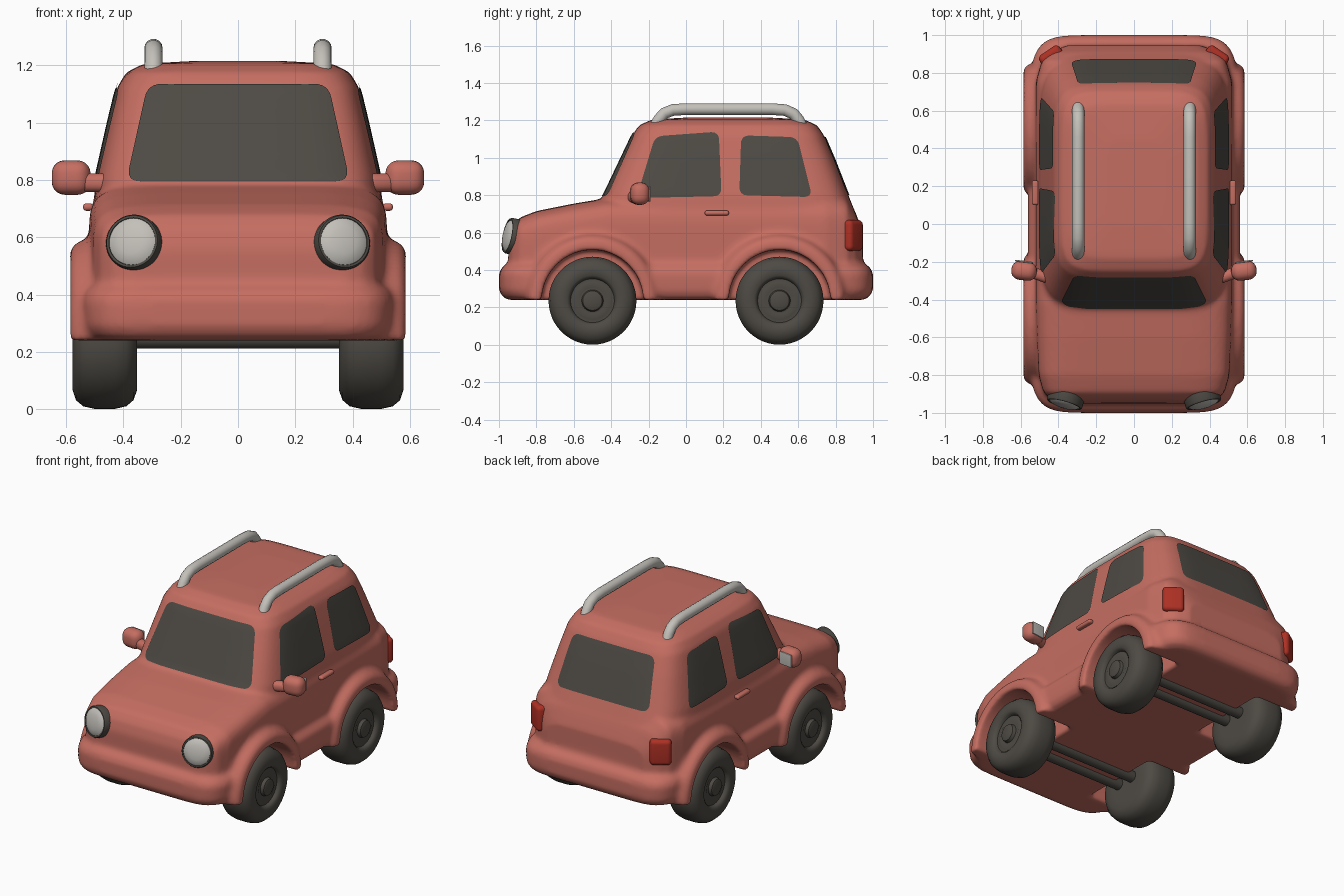
import bpy, bmesh, math
from mathutils import Vector, Matrix
from mathutils.bvhtree import BVHTree

if "Cube" in bpy.data.objects:
    bpy.data.objects.remove(bpy.data.objects["Cube"])


def material(name, rgb):
    m = bpy.data.materials.new(name)
    m.diffuse_color = (*rgb, 1)
    m.use_nodes = True
    m.node_tree.nodes["Principled BSDF"].inputs["Base Color"].default_value = m.diffuse_color
    return m


RED = material("body red", (0.56, 0.155, 0.12))
DARK = material("dark rubber and glass", (0.076, 0.069, 0.058))
PALE = material("pale grey", (0.55, 0.53, 0.49))
LAMP = material("tail lamp red", (0.42, 0.03, 0.018))


def finish(name, bm, mat, angle=40):
    bmesh.ops.recalc_face_normals(bm, faces=bm.faces[:])
    me = bpy.data.meshes.new(name)
    bm.to_mesh(me)
    bm.free()
    me.materials.append(mat)
    ob = bpy.data.objects.new(name, me)
    bpy.context.collection.objects.link(ob)
    activate(ob)
    bpy.ops.object.shade_smooth_by_angle(angle=math.radians(angle))
    return ob


def activate(ob):
    bpy.ops.object.select_all(action='DESELECT')
    ob.select_set(True)
    bpy.context.view_layer.objects.active = ob


def loft(bm, rings):
    rows = [[bm.verts.new(p) for p in r] for r in rings]
    n = len(rows[0])
    for a, b in zip(rows, rows[1:]):
        for i in range(n):
            j = (i + 1) % n
            bm.faces.new((a[i], a[j], b[j], b[i]))
    bm.faces.new(rows[0])
    bm.faces.new(rows[-1])


def oval(a, b, n, count=96):
    """Superellipse outline, squarer for larger n."""
    pts = []
    for i in range(count):
        t = 2 * math.pi * (i + 0.5) / count
        c, s = math.cos(t), math.sin(t)
        pts.append((a * math.copysign(abs(c) ** (2 / n), c),
                    b * math.copysign(abs(s) ** (2 / n), s)))
    return pts


def stack(bm, levels, n):
    """Loft up z through (z, y front, y back, half width)."""
    loft(bm, [[(x, y + (f + b) / 2, z) for x, y in oval(w, (b - f) / 2, n)]
              for z, f, b, w in levels])


def lathe(bm, profile, matrix, count=48):
    """Spin (x, radius) points around the x axis."""
    loft(bm, [[matrix @ Vector((x, r * math.cos(2 * math.pi * i / count),
                                r * math.sin(2 * math.pi * i / count)))
               for i in range(count)] for x, r in profile])


def soft_box(name, centre, size, mat, bevel, turn=0):
    bm = bmesh.new()
    bmesh.ops.create_cube(bm, size=1, matrix=Matrix.Diagonal((*size, 1)))
    bmesh.ops.bevel(bm, geom=bm.edges[:], offset=bevel, segments=5, profile=0.5, affect='EDGES')
    bm.transform(Matrix.Translation(centre) @ Matrix.Rotation(turn, 4, 'Z'))
    return finish(name, bm, mat, 60)


WHEELS = [(s, y) for s in (-1, 1) for y in (-0.5, 0.5)]


def side_matrix(s, y, z=0.236):
    return Matrix.Translation((0, y, z)) @ Matrix.Diagonal((s, 1, 1, 1))


# Body: lower hull, cabin, bumper band and wheel flares fused into one soft shell
bm = bmesh.new()
hull = [(-.95, .38, .56), (-.93, .44, .63), (-.89, .48, .68), (-.8, .505, .715),
        (-.6, .515, .755), (-.42, .52, .785), (.75, .52, .79), (.86, .49, .78),
        (.91, .44, .7), (.945, .36, .6)]
loft(bm, [[(x, y, z + (top + .26) / 2) for x, z in oval(w, (top - .26) / 2, 6)]
          for y, w, top in hull])
stack(bm, [(.35, -.4, .95, .515), (.5, -.42, .945, .515), (.66, -.48, .925, .508),
           (.8, -.44, .868, .497), (1.0, -.345, .79, .452), (1.12, -.288, .738, .423),
           (1.175, -.25, .70, .39), (1.205, -.18, .63, .33), (1.215, 0, .45, .15)], 6)
stack(bm, [(.24, -.95, .95, .51), (.255, -.98, .98, .54), (.29, -1, 1, .557),
           (.38, -1, 1, .562), (.415, -.985, .985, .55), (.435, -.95, .95, .52)], 8)
for s, y in WHEELS:
    lathe(bm, [(.4, .365), (.52, .36), (.565, .345), (.585, .32), (.588, .25)], side_matrix(s, y))
for v in bm.verts:
    v.co.z = max(v.co.z, .24)
body = finish("car_body", bm, RED)

bm = bmesh.new()
for s, y in WHEELS:
    lathe(bm, [(.31, .272), (.8, .272)], side_matrix(s, y))
cutter = finish("wheel_well_cutter", bm, RED)
cutter.hide_render = True

for step in ("fuse", "cut", "soften"):
    if step == "cut":
        mod = body.modifiers.new(step, 'BOOLEAN')
        mod.operation, mod.solver, mod.object = 'DIFFERENCE', 'EXACT', cutter
    else:
        mod = body.modifiers.new(step, 'REMESH')
        mod.mode, mod.voxel_size = 'VOXEL', 0.0135
mod = body.modifiers.new("relax", 'SMOOTH')
mod.factor, mod.iterations = 0.5, 7
activate(body)
bpy.ops.object.convert(target='MESH')
bpy.ops.object.shade_smooth()
bpy.data.objects.remove(cutter)
surface = BVHTree.FromObject(body, bpy.context.evaluated_depsgraph_get())


def rounded(corners, r=0.045):
    pts = [Vector(c) for c in corners]
    out = []
    for i, p in enumerate(pts):
        a, b = pts[i - 1], pts[(i + 1) % len(pts)]
        p0, p1 = p + (a - p).normalized() * r, p + (b - p).normalized() * r
        for k in range(7):
            t = k / 6
            out.append(p0 * (1 - t) ** 2 + p * 2 * t * (1 - t) + p1 * t * t)
        nxt = b + (p - b).normalized() * r
        out += [p1.lerp(nxt, k / 8) for k in range(1, 8)]
    return out


def pane(name, corners, origin, direction, r=0.045):
    """Thin glass patch projected on the body; corners are (across, z)."""
    outline = rounded(corners, r)
    mid = sum(outline, Vector((0, 0))) / len(outline)
    d = Vector(direction)
    across = Vector((0, 1, 0)) if d.x else Vector((1, 0, 0))

    def drop(p):
        start = Vector(origin) + across * p.x + Vector((0, 0, p.y))
        hit = surface.ray_cast(start, d)[0]
        return hit - d * 0.006

    bm = bmesh.new()
    rows = [[bm.verts.new(drop(mid.lerp(p, k / 9))) for p in outline] for k in range(1, 10)]
    centre = bm.verts.new(drop(mid))
    n = len(outline)
    for i in range(n):
        j = (i + 1) % n
        bm.faces.new((centre, rows[0][i], rows[0][j]))
        for a, b in zip(rows, rows[1:]):
            bm.faces.new((a[i], b[i], b[j], a[j]))
    if sum((f.normal_update() or f.normal.dot(d)) for f in bm.faces) > 0:
        bmesh.ops.reverse_faces(bm, faces=bm.faces[:])
    me = bpy.data.meshes.new(name)
    bm.to_mesh(me)
    bm.free()
    me.materials.append(DARK)
    me.shade_smooth()
    bpy.context.collection.objects.link(bpy.data.objects.new(name, me))


# Windows
pane("windshield", [(-.39, .795), (.39, .795), (.315, 1.135), (-.315, 1.135)],
     (0, -2, 0), (0, 1, 0), .05)
pane("rear_window", [(-.335, .8), (.335, .8), (.295, 1.11), (-.295, 1.11)],
     (0, 2, 0), (0, -1, 0), .05)
for s, side in ((-1, "left"), (1, "right")):
    pane(side + "_front_window", [(-.265, .785), (.19, .795), (.175, 1.14), (-.165, 1.115)],
         (2 * s, 0, 0), (-s, 0, 0))
    pane(side + "_rear_window", [(.285, .80), (.675, .79), (.595, 1.11), (.295, 1.12)],
         (2 * s, 0, 0), (-s, 0, 0))

# Wheels with stepped hub, and axle bars
for s, y in WHEELS:
    name = ("left" if s < 0 else "right") + ("_front" if y < 0 else "_rear")
    bm = bmesh.new()
    lathe(bm, [(.352, .12), (.352, .17), (.365, .205), (.39, .226), (.43, .235), (.50, .235),
               (.54, .226), (.565, .205), (.577, .17), (.575, .135), (.565, .122), (.55, .117),
               (.55, .1), (.556, .085), (.55, .07), (.552, .058), (.572, .052), (.577, .04)],
          side_matrix(s, y))
    finish(name + "_wheel", bm, DARK, 50)
for y, end in ((-.5, "front"), (.5, "rear")):
    bm = bmesh.new()
    for off in (-.06, .06):
        lathe(bm, [(-.42, .036), (.42, .036)], Matrix.Translation((0, y + off, .247)), 24)
    finish(end + "_axle", bm, DARK)

for s, side in ((-1, "left"), (1, "right")):
    # Headlights: dark rim with a pale domed lens
    hit = surface.ray_cast(Vector((.365 * s, -2, .582)), Vector((0, 1, 0)))[0]
    turn = Vector((1, 0, 0)).rotation_difference(Vector((.28 * s, -1, .2))).to_matrix().to_4x4()
    place = Matrix.Translation(hit) @ turn
    bm = bmesh.new()
    lathe(bm, [(-.05, .097), (.008, .097), (.018, .092), (.018, .084), (.008, .08)], place)
    finish(side + "_headlight_rim", bm, DARK)
    bm = bmesh.new()
    lathe(bm, [(-.04, .084), (.014, .084), (.024, .07), (.031, .045), (.034, .015)], place)
    finish(side + "_headlight_lens", bm, PALE)

    # Tail lights on the rear corners
    soft_box(side + "_tail_light", (.435 * s, .883, .585), (.13, .085, .165), LAMP, .025, -.6 * s)

    # Door mirrors with neck and pale glass
    soft_box(side + "_mirror", (.582 * s, -.248, .808), (.135, .1, .12), RED, .045, .12 * s)
    soft_box(side + "_mirror_neck", (.5 * s, -.27, .79), (.12, .06, .065), RED, .028, .35 * s)
    soft_box(side + "_mirror_glass", (.582 * s, -.199, .808), (.095, .008, .082), PALE, .003, .12 * s)

    # Door handles
    soft_box(side + "_door_handle", (.523 * s, .165, .705), (.036, .13, .026), RED, .012)

    # Roof rails
    cu = bpy.data.curves.new(side + "_roof_rail", 'CURVE')
    cu.dimensions = '3D'
    cu.bevel_depth, cu.bevel_resolution, cu.use_fill_caps = .032, 5, True
    path = [(-.165, 1.165), (-.145, 1.205), (-.115, 1.238), (-.07, 1.256), (0, 1.26),
            (.46, 1.26), (.53, 1.255), (.575, 1.235), (.6, 1.205), (.62, 1.165)]
    sp = cu.splines.new('POLY')
    sp.points.add(len(path) - 1)
    for pt, (y, z) in zip(sp.points, path):
        pt.co = (.295 * s, y, z, 1)
    sp.use_smooth = True
    cu.materials.append(PALE)
    rail = bpy.data.objects.new(side + "_roof_rail", cu)
    bpy.context.collection.objects.link(rail)
    activate(rail)
    bpy.ops.object.convert(target='MESH')
